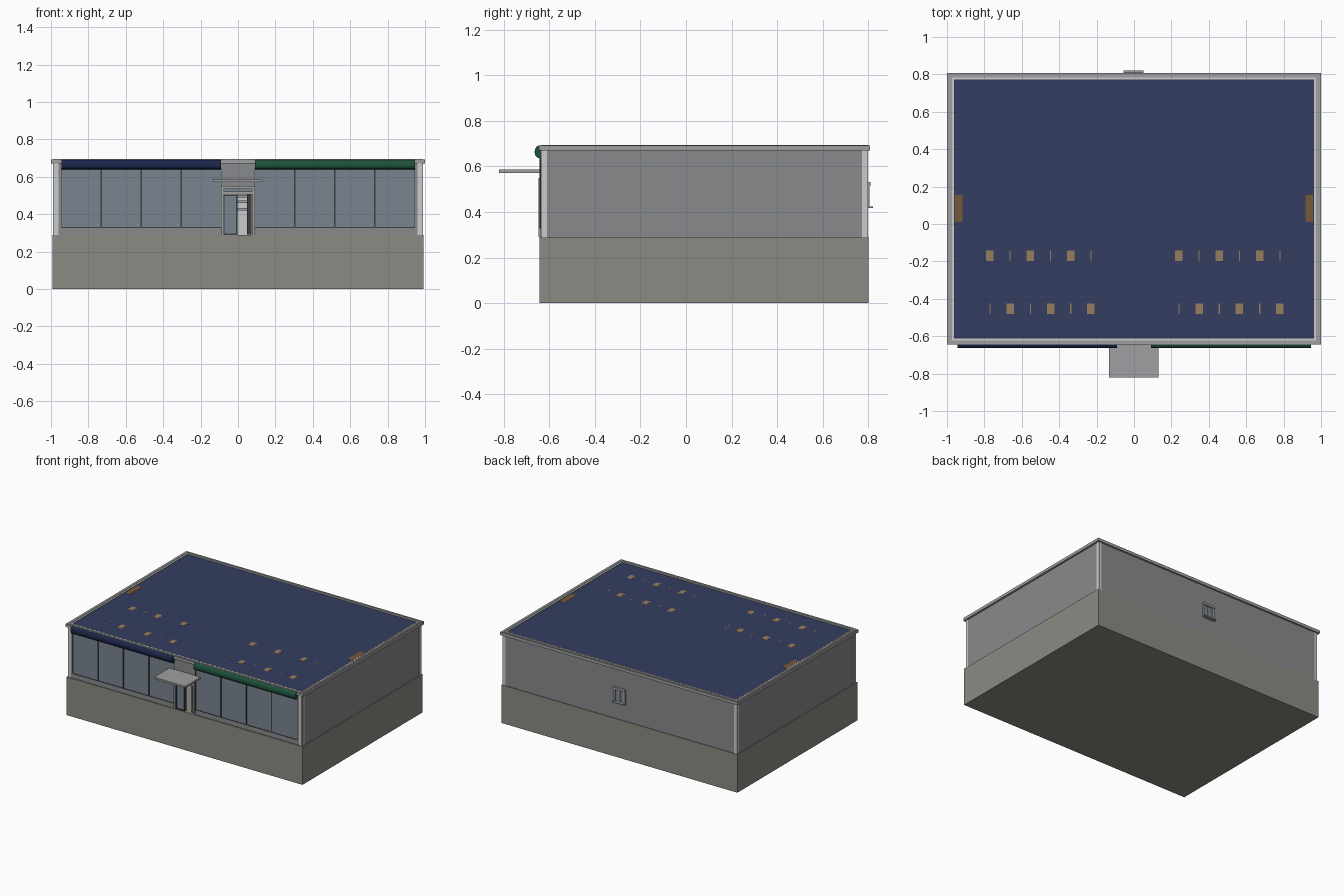
import bpy, bmesh

def linear(c):
    return tuple((v / 255 / 12.92) if v < 10 else ((v / 255 + 0.055) / 1.055) ** 2.4 for v in c) + (1,)

def material(name, rgb):
    m = bpy.data.materials.new(name)
    m.diffuse_color = linear(rgb)
    return m

STONE = material("stone", (140, 138, 131))
WALL = material("wall_paint", (136, 138, 140))
TRIM = material("trim", (160, 160, 162))
LIGHT = material("light_trim", (205, 205, 203))
GLASS = material("glass", (122, 133, 143))
DARK = material("dark_metal", (60, 63, 66))
NAVY = material("navy", (52, 61, 97))
SIGN_NAVY = material("sign_navy", (30, 39, 76))
GREEN = material("sign_green", (30, 82, 60))
TAN = material("tan", (150, 125, 95))
BROWN = material("brown", (118, 88, 58))

def finish(name, bm, mat):
    bmesh.ops.recalc_face_normals(bm, faces=bm.faces)
    me = bpy.data.meshes.new(name)
    bm.to_mesh(me)
    bm.free()
    me.materials.append(mat)
    ob = bpy.data.objects.new(name, me)
    bpy.context.collection.objects.link(ob)
    return ob

def boxes(name, mat, *specs):
    """One object from boxes given as (x0, x1, y0, y1, z0, z1)."""
    bm = bmesh.new()
    for x0, x1, y0, y1, z0, z1 in specs:
        vs = bmesh.ops.create_cube(bm, size=1)["verts"]
        for v in vs:
            v.co = (x1 if v.co.x > 0 else x0, y1 if v.co.y > 0 else y0,
                    z1 if v.co.z > 0 else z0)
    return finish(name, bm, mat)

def ring(name, mat, x, y0, y1, w, z0, z1):
    """Rectangular border of width w."""
    return boxes(name, mat, (-x, x, y0, y0 + w, z0, z1), (-x, x, y1 - w, y1, z0, z1),
                 (-x, -x + w, y0 + w, y1 - w, z0, z1), (x - w, x, y0 + w, y1 - w, z0, z1))

# Plinth and walls, with an open doorway at the front
boxes("plinth", STONE, (-0.993, 0.993, -0.643, 0.80, 0, 0.29))
boxes("walls", WALL,
      (-0.985, 0.985, 0.765, 0.795, 0.29, 0.675),
      (-0.985, -0.955, -0.635, 0.765, 0.29, 0.675),
      (0.955, 0.985, -0.635, 0.765, 0.29, 0.675),
      (-0.955, -0.085, -0.635, -0.60, 0.29, 0.675),
      (0.085, 0.955, -0.635, -0.60, 0.29, 0.675),
      (-0.085, 0.085, -0.635, -0.60, 0.545, 0.675))
boxes("interior_partition", LIGHT, (-0.95, 0.95, 0.30, 0.32, 0.29, 0.67))

# Light strips just inside the corners
boxes("corner_strips", LIGHT, *[(sx * 0.984 - 0.004, sx * 0.984 + 0.004, y, y + 0.022, 0.29, 0.67)
                                for sx in (-1, 1) for y in (-0.632, 0.772)],
      *[(sx * 0.972 - 0.011, sx * 0.972 + 0.011, y, y + 0.006, 0.29, 0.67)
        for sx in (-1, 1) for y in (-0.638, 0.792)])

# Roof and stepped coping
boxes("roof", NAVY, (-0.97, 0.97, -0.62, 0.78, 0.66, 0.689))
ring("coping", TRIM, 1.0, -0.645, 0.808, 0.03, 0.67, 0.692)
ring("coping_cap", TRIM, 0.99, -0.637, 0.80, 0.012, 0.69, 0.695)
ring("coping_inner_lip", LIGHT, 0.973, -0.622, 0.783, 0.010, 0.675, 0.694)

# Flush fittings showing in the roof: wide and narrow ones alternate
fittings = []
for x_start in (-0.77, 0.24):
    for i in range(6):
        x = x_start + i * 0.108
        for y, wide in ((-0.17, i % 2 == 0), (-0.452, i % 2 == 1)):
            w = 0.02 if wide else 0.003
            fittings.append((x - w, x + w, y - 0.028, y + 0.028, 0.68, 0.69))
boxes("roof_lights", TAN, *fittings)
boxes("roof_side_panels", BROWN, *[(s * 0.937 - 0.02, s * 0.937 + 0.02, 0.01, 0.155, 0.68, 0.69)
                                   for s in (-1, 1)])

# Shop windows, mullions and curved sign boards on both sides of the door
sign_profile = [(-0.636, 0.638), (-0.650, 0.638), (-0.660, 0.646), (-0.664, 0.660),
                (-0.663, 0.674), (-0.657, 0.686), (-0.648, 0.691), (-0.636, 0.691)]
for side, s, mat in (("left", -1, SIGN_NAVY), ("right", 1, GREEN)):
    a, b = sorted((s * 0.09, s * 0.945))
    boxes(side + "_window_glass", GLASS, (a, b, -0.638, -0.62, 0.33, 0.64))
    boxes(side + "_window_frame", DARK,
          (a, b, -0.640, -0.62, 0.325, 0.331),
          (a - 0.002, a + 0.002, -0.640, -0.62, 0.325, 0.64),
          (b - 0.002, b + 0.002, -0.640, -0.62, 0.325, 0.64),
          *[(s * x - 0.004, s * x + 0.004, -0.642, -0.62, 0.33, 0.64)
            for x in (0.304, 0.517, 0.731)])
    bm = bmesh.new()
    face = bm.faces.new([bm.verts.new((a, y, z)) for y, z in sign_profile])
    new = bmesh.ops.extrude_face_region(bm, geom=[face])["geom"]
    bmesh.ops.translate(bm, vec=(b - a, 0, 0),
                        verts=[g for g in new if isinstance(g, bmesh.types.BMVert)])
    finish(side + "_sign_board", bm, mat)

# Doorway: portal, fixed leaf, opened leaf
boxes("door_portal", TRIM,
      (-0.088, -0.076, -0.648, -0.60, 0.29, 0.55), (0.076, 0.088, -0.648, -0.60, 0.29, 0.55),
      (-0.076, 0.076, -0.648, -0.60, 0.535, 0.55), (-0.076, 0.076, -0.642, -0.60, 0.505, 0.52))
boxes("transom_glass", GLASS, (-0.076, 0.076, -0.632, -0.615, 0.52, 0.535))
boxes("fixed_leaf_glass", GLASS, (-0.074, -0.008, -0.632, -0.620, 0.292, 0.505))
boxes("fixed_leaf_frame", DARK,
      (-0.076, -0.071, -0.638, -0.615, 0.29, 0.505), (-0.010, -0.004, -0.638, -0.615, 0.29, 0.505),
      (-0.071, -0.010, -0.638, -0.615, 0.29, 0.297), (-0.071, -0.010, -0.638, -0.615, 0.498, 0.505))
boxes("open_leaf", DARK, (0.048, 0.072, -0.625, -0.54, 0.292, 0.505))
boxes("interior_shelves", TRIM, *[(-0.02, 0.05, 0.24, 0.30, z, z + 0.012) for z in (0.42, 0.46, 0.49)])

# Entrance canopy
boxes("canopy", TRIM, (-0.133, 0.13, -0.82, -0.60, 0.572, 0.586))

# Small rear window
boxes("rear_window_glass", GLASS, (-0.042, 0.042, 0.79, 0.797, 0.425, 0.525))
boxes("rear_window_frame", TRIM,
      (-0.05, 0.05, 0.79, 0.81, 0.515, 0.532), (-0.05, -0.034, 0.79, 0.804, 0.425, 0.515),
      (0.034, 0.05, 0.79, 0.804, 0.425, 0.515), (-0.005, 0.005, 0.79, 0.802, 0.425, 0.515),
      (-0.055, 0.05, 0.79, 0.82, 0.418, 0.425))
